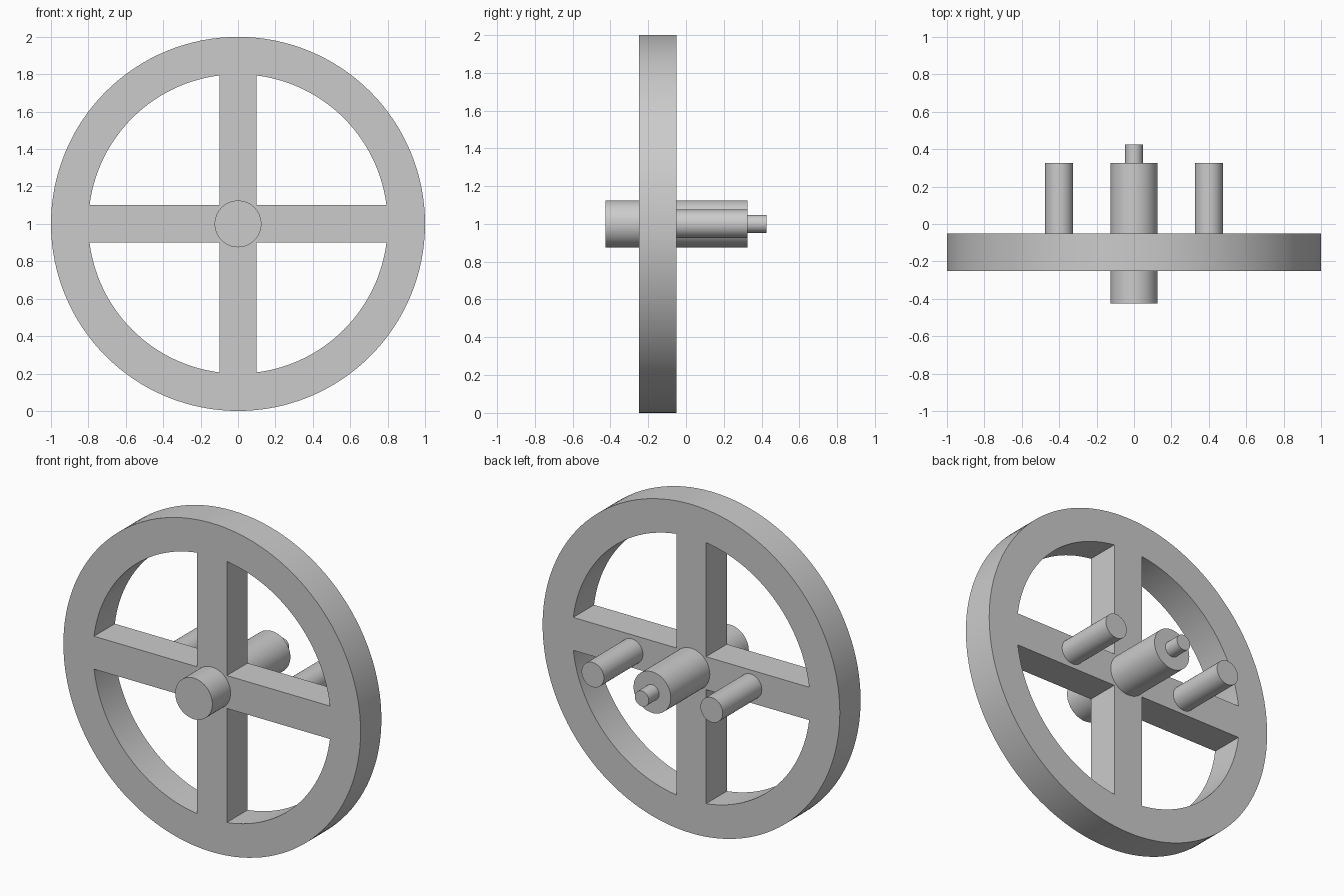
import bpy
import bmesh
import math
from mathutils import Matrix

default = bpy.data.objects.get("Cube")
if default:
    bpy.data.objects.remove(default, do_unlink=True)

CENTRE_Z = 1.0
RIM_R, INNER_R, SPOKE_HALF = 1.0, 0.8, 0.1
WHEEL_FRONT, WHEEL_BACK = -0.25, -0.05

grey = bpy.data.materials.new("plain_grey")
grey.use_nodes = True
colour = (0.6, 0.6, 0.6, 1)
grey.diffuse_color = colour
grey.node_tree.nodes["Principled BSDF"].inputs["Base Color"].default_value = colour


def finish(obj):
    """Give the part its colour and smooth round walls with sharp edges."""
    obj.data.materials.clear()
    obj.data.materials.append(grey)
    bpy.ops.object.select_all(action="DESELECT")
    obj.select_set(True)
    bpy.context.view_layer.objects.active = obj
    bpy.ops.object.shade_smooth_by_angle(angle=math.radians(30))


def arc(radius, start, end, count):
    step = (end - start) / count
    return [(radius * math.cos(start + i * step), radius * math.sin(start + i * step))
            for i in range(count + 1)]


def add_outline(curve, points):
    spline = curve.splines.new("POLY")
    spline.points.add(len(points) - 1)
    for point, (x, y) in zip(spline.points, points):
        point.co = (x, y, 0, 1)
    spline.use_cyclic_u = True


def rod(name, radius, front, back, x=0.0):
    """Round rod along the depth axis."""
    bm = bmesh.new()
    place = Matrix.Translation((x, (front + back) / 2, CENTRE_Z)) @ Matrix.Rotation(math.pi / 2, 4, "X")
    bmesh.ops.create_cone(bm, cap_ends=True, segments=64, radius1=radius,
                          radius2=radius, depth=back - front, matrix=place)
    mesh = bpy.data.meshes.new(name)
    bm.to_mesh(mesh)
    bm.free()
    obj = bpy.data.objects.new(name, mesh)
    bpy.context.collection.objects.link(obj)
    finish(obj)


# Spoked wheel: filled disc outline with four quarter windows
outline = bpy.data.curves.new("wheel_outline", "CURVE")
outline.dimensions = "2D"
outline.fill_mode = "BOTH"
outline.extrude = (WHEEL_BACK - WHEEL_FRONT) / 2
add_outline(outline, arc(RIM_R, 0, math.tau, 128)[:-1])
edge = math.asin(SPOKE_HALF / INNER_R)
for quarter in range(4):
    turn = quarter * math.pi / 2
    corner_r = SPOKE_HALF * math.sqrt(2)
    corner = (corner_r * math.cos(turn + math.pi / 4), corner_r * math.sin(turn + math.pi / 4))
    window = arc(INNER_R, turn + edge, turn + math.pi / 2 - edge, 28)
    add_outline(outline, window + [corner])

flat = bpy.data.objects.new("wheel_outline", outline)
bpy.context.collection.objects.link(flat)
bpy.context.view_layer.update()
wheel_mesh = bpy.data.meshes.new_from_object(flat.evaluated_get(bpy.context.evaluated_depsgraph_get()))
bpy.data.objects.remove(flat, do_unlink=True)

# Weld the walls to the faces and stand the wheel upright
bm = bmesh.new()
bm.from_mesh(wheel_mesh)
bmesh.ops.remove_doubles(bm, verts=bm.verts, dist=0.0001)
bmesh.ops.recalc_face_normals(bm, faces=bm.faces)
bm.transform(Matrix.Translation((0, (WHEEL_FRONT + WHEEL_BACK) / 2, CENTRE_Z))
             @ Matrix.Rotation(math.pi / 2, 4, "X"))
bm.to_mesh(wheel_mesh)
bm.free()
wheel_mesh.name = "spoked_wheel"
wheel = bpy.data.objects.new("spoked_wheel", wheel_mesh)
bpy.context.collection.objects.link(wheel)
finish(wheel)

# Hub, its thin end, and a pin on each side
rod("hub", 0.125, -0.425, 0.325)
rod("hub_tip", 0.047, 0.315, 0.425)
for side, x in (("left", 0.4), ("right", -0.4)):
    rod(side + "_pin", 0.075, WHEEL_BACK - 0.01, 0.325, x)
